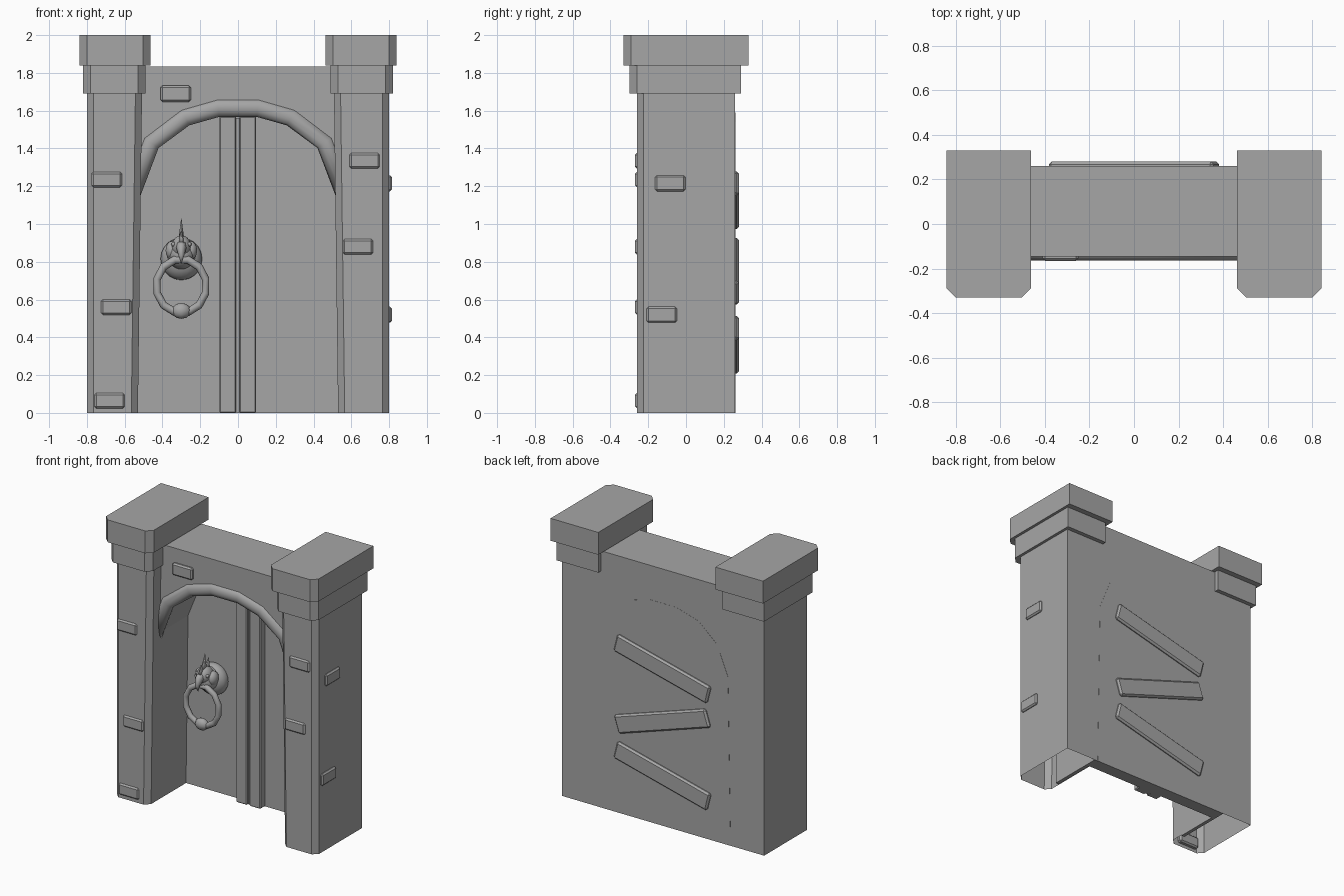
import bpy, bmesh, math
from mathutils import Vector, Matrix

cube = bpy.data.objects.get("Cube")
if cube:
    bpy.data.objects.remove(cube, do_unlink=True)

stone = bpy.data.materials.new("stone_grey")
stone.use_nodes = True
GREY = (0.38, 0.38, 0.38, 1)
stone.diffuse_color = GREY
stone.node_tree.nodes["Principled BSDF"].inputs["Base Color"].default_value = GREY


def finish(name, bm, smooth=False):
    bmesh.ops.recalc_face_normals(bm, faces=bm.faces)
    mesh = bpy.data.meshes.new(name)
    for f in bm.faces:
        f.smooth = smooth
    bm.to_mesh(mesh)
    bm.free()
    mesh.materials.append(stone)
    ob = bpy.data.objects.new(name, mesh)
    bpy.context.collection.objects.link(ob)
    return ob


def loft(name, rings, caps=(True, True), closed=False, smooth=False):
    """Skin a list of equal-sized rings of points."""
    bm = bmesh.new()
    loops = [[bm.verts.new(p) for p in ring] for ring in rings]
    n = len(loops[0])
    pairs = list(zip(loops, loops[1:]))
    if closed:
        pairs.append((loops[-1], loops[0]))
    for a, b in pairs:
        for i in range(n):
            j = (i + 1) % n
            bm.faces.new((a[i], a[j], b[j], b[i]))
    if not closed:
        if caps[0]:
            bm.faces.new(loops[0])
        if caps[1]:
            bm.faces.new(loops[-1])
    return finish(name, bm, smooth)


def slab(name, outline, y0, y1):
    """Extrude an x-z outline in depth."""
    return loft(name, [[(x, y, z) for x, z in outline] for y in (y0, y1)])


def box(name, centre, size, bevel=0.0, tilt=0.0):
    bm = bmesh.new()
    bmesh.ops.create_cube(bm, size=1)
    bmesh.ops.scale(bm, vec=size, verts=bm.verts)
    if bevel:
        bmesh.ops.bevel(bm, geom=bm.edges[:], offset=bevel, segments=1, affect='EDGES')
    ob = finish(name, bm)
    ob.matrix_world = Matrix.Translation(centre) @ Matrix.Rotation(tilt, 4, 'Y')
    return ob


def ball(name, centre, radii, seg=16, rows=10):
    bm = bmesh.new()
    bmesh.ops.create_uvsphere(bm, u_segments=seg, v_segments=rows, radius=1)
    bmesh.ops.scale(bm, vec=radii, verts=bm.verts)
    ob = finish(name, bm, True)
    ob.location = centre
    return ob


def spike(name, path, radii, flat=1.0, seg=8):
    """Tapering horn along a path in the y-z plane, x measured from the knocker."""
    rings = []
    for i, (p, r) in enumerate(zip(path, radii)):
        a = Vector(path[max(i - 1, 0)])
        b = Vector(path[min(i + 1, len(path) - 1)])
        d = (b - a).normalized()
        ring = []
        for k in range(seg):
            t = math.tau * k / seg
            u, v = r * flat * math.cos(t), r * math.sin(t)
            ring.append((KX + u, p[0] - d.y * v, p[1] + d.x * v))
        rings.append(ring)
    return loft(name, rings, smooth=True)


# Pillars: chamfered at the front, inner side leaning, open underneath
def section(x0, x1, y0, y1, z, c, s):
    pts = [(x0, y1), (x0, y0 + c), (x0 + c, y0), (x1 - c, y0), (x1, y0 + c), (x1, y1)]
    return [(s * x, y, z) for x, y in pts]


for side, s in (("right", -1), ("left", 1)):
    loft(side + "_pillar", [section(0.53, 0.80, -0.26, 0.26, 0, 0.035, s),
                            section(0.508, 0.80, -0.26, 0.26, 1.70, 0.035, s)],
         caps=(False, True))
    loft(side + "_lower_cap", [section(0.49, 0.82, -0.30, 0.29, z, 0.04, s) for z in (1.69, 1.84)])
    loft(side + "_upper_cap", [section(0.463, 0.84, -0.33, 0.33, z, 0.04, s) for z in (1.84, 2.0)])

# Wall with arched opening, and the recessed door filling it
half = [(0.535, 0), (0.515, 1.2), (0.43, 1.41), (0.28, 1.54), (0.105, 1.59)]
arch = half + [(-x, z) for x, z in reversed(half)]
slab("wall", [(-0.56, 0), (-0.56, 1.835), (0.56, 1.835), (0.56, 0)] + arch, -0.145, 0.26)
slab("door", arch, 0.17, 0.261)
for side, x in (("right", -0.054), ("left", 0.052)):
    box(side + "_door_strip", (x, 0.15, 0.785), (0.088, 0.07, 1.57), 0.006)
box("door_seam", (0, 0.16, 0.78), (0.03, 0.05, 1.56))

# Arch moulding swept over the opening
mid = [(0.56, 1.17), (0.46, 1.43), (0.28, 1.565), (0.105, 1.615)]
path = mid + [(-x, z) for x, z in reversed(mid)]
rings = []
for i, p in enumerate(path):
    d = (Vector(path[min(i + 1, 7)]) - Vector(path[max(i - 1, 0)])).normalized()
    ring = []
    for k in range(10):
        t = math.tau * k / 10
        w = 0.048 * math.cos(t)
        ring.append((p[0] - d.y * w, -0.13 + 0.036 * math.sin(t), p[1] + d.x * w))
    rings.append(ring)
loft("arch_moulding", rings, smooth=True)

# Raised bricks on the front and on the left side
for x, z in ((-0.695, 1.235), (-0.645, 0.56), (-0.68, 0.065), (0.67, 1.335), (0.635, 0.88)):
    box("front_brick", (x, -0.25, z), (0.16, 0.04, 0.082), 0.01)
box("wall_brick", (-0.33, -0.145, 1.69), (0.16, 0.04, 0.086), 0.01)
for y, z in ((-0.083, 1.215), (-0.128, 0.52)):
    box("side_brick", (0.795, y, z), (0.04, 0.16, 0.085), 0.01)

# Planks nailed across the back
for z, rise in ((1.125, 0.18), (0.75, -0.235), (0.36, 0.18)):
    box("back_plank", (0, 0.26, z), (0.76, 0.04, 0.13), 0.012, -math.atan2(rise, 0.72))

# Knocker: bird head on a round boss
KX = -0.30
ball("knocker_boss", (KX, 0.15, 0.815), (0.11, 0.08, 0.112))
ball("bird_neck", (KX, 0.09, 0.84), (0.075, 0.085, 0.08))
ball("bird_head", (KX, 0.055, 0.88), (0.052, 0.065, 0.06))
spike("bird_beak", [(0.03, 0.885), (-0.01, 0.87), (-0.03, 0.83), (-0.022, 0.79)],
      [0.04, 0.032, 0.018, 0.002], 0.8)
for base, tip in (((0.04, 0.91), (0.055, 1.03)), ((0.07, 0.91), (0.10, 0.99)),
                  ((0.015, 0.90), (0.01, 0.965))):
    spike("bird_crest", [base, tip], [0.03, 0.002], 0.55)
for s in (-1, 1):
    ball("bird_eye", (KX + s * 0.042, 0.022, 0.893), (0.012, 0.012, 0.012), 8, 6)
    ball("bird_cheek", (KX + s * 0.05, 0.075, 0.86), (0.035, 0.045, 0.05), 10, 8)

# Hanging ring with a small grip at the bottom
rings = []
for i in range(12):
    a = math.tau * (i + 0.5) / 12
    ring = []
    for k in range(8):
        t = math.tau * k / 8
        r = 0.133 + 0.02 * math.cos(t)
        ring.append((KX + r * math.sin(a), 0.025 + 0.02 * math.sin(t), 0.672 + 1.08 * r * math.cos(a)))
    rings.append(ring)
loft("knocker_ring", rings, closed=True, smooth=True)
ball("ring_grip", (KX, 0.02, 0.54), (0.052, 0.034, 0.042), 8, 6)
